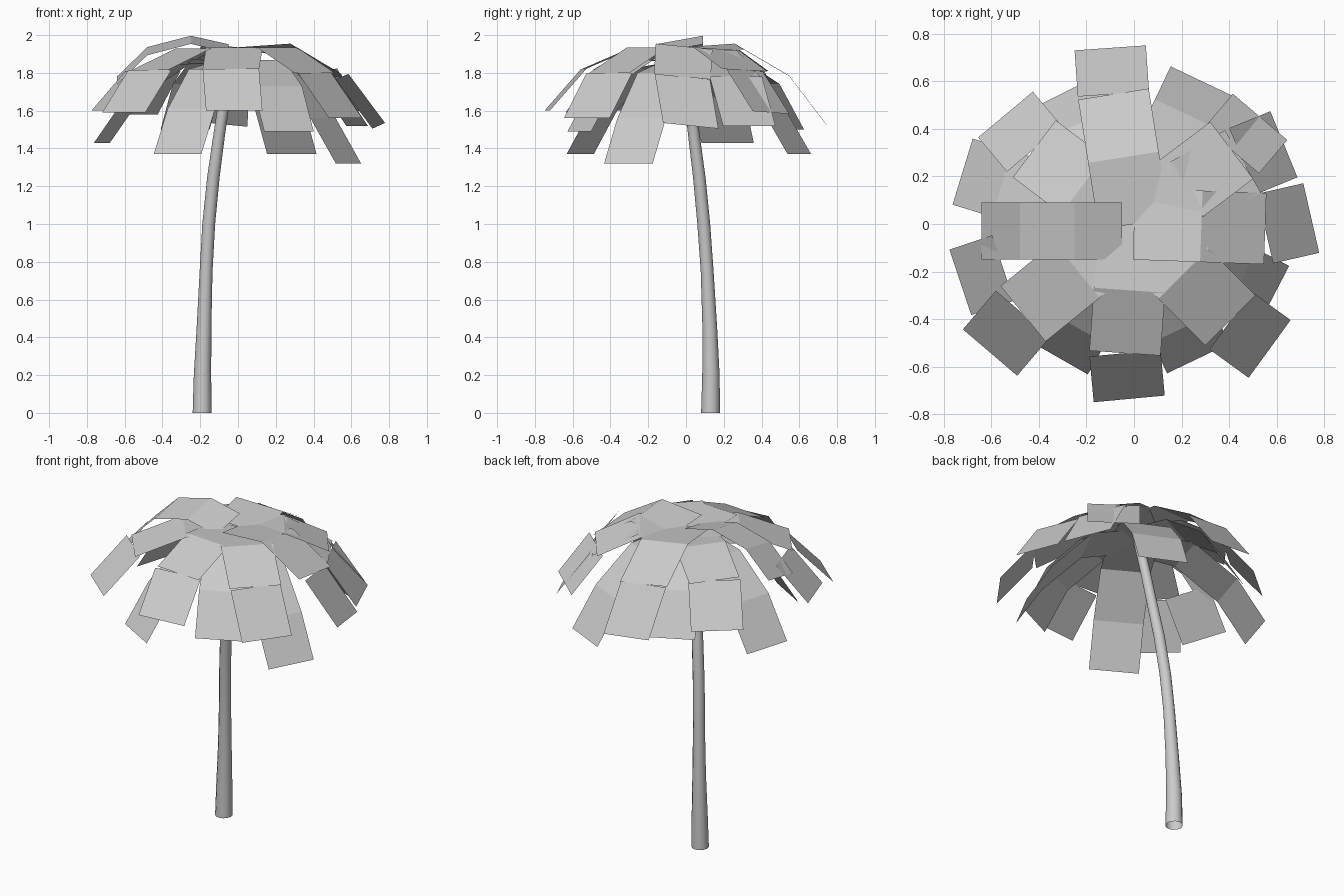
import bpy, bmesh, math
from mathutils import Vector

if "Cube" in bpy.data.objects:
    bpy.data.objects.remove(bpy.data.objects["Cube"])


def make_object(name, bm):
    mesh = bpy.data.meshes.new(name)
    bm.to_mesh(mesh)
    bm.free()
    ob = bpy.data.objects.new(name, mesh)
    bpy.context.collection.objects.link(ob)
    return ob


# Trunk: open tapered tube along a gently bent path (x, y, z, radius)
TRUNK = [(-0.19, 0.13, 0.0, 0.05), (-0.188, 0.132, 0.2, 0.046),
         (-0.18, 0.126, 0.45, 0.039), (-0.169, 0.112, 0.75, 0.034),
         (-0.155, 0.094, 1.0, 0.034), (-0.13, 0.07, 1.25, 0.033),
         (-0.1, 0.042, 1.47, 0.031), (-0.07, 0.02, 1.67, 0.03),
         (-0.03, 0.0, 1.88, 0.029)]
SIDES = 12
bm = bmesh.new()
rings = []
for x, y, z, r in TRUNK:
    rings.append([bm.verts.new((x + r * math.cos(math.tau * i / SIDES),
                                y + r * math.sin(math.tau * i / SIDES), z))
                  for i in range(SIDES)])
for a, b in zip(rings, rings[1:]):
    for i in range(SIDES):
        j = (i + 1) % SIDES
        bm.faces.new((a[i], a[j], b[j], b[i]))
trunk = make_object("trunk", bm)
bpy.context.view_layer.objects.active = trunk
trunk.select_set(True)
bpy.ops.object.shade_smooth_by_angle(angle=math.radians(40))


# Frond: a row of flat rectangular cards following a centre line
def frond(name, points, width=0.29, roll=0.0):
    bm = bmesh.new()
    pts = [Vector(p) for p in points]
    for a, b in zip(pts, pts[1:]):
        d = b - a
        side = Vector((d.y, -d.x, 0)).normalized()
        side = (side + Vector((0, 0, roll))) * (width / 2)
        bm.faces.new([bm.verts.new(v) for v in
                      (a - side, a + side, b + side, b - side)])
    make_object(name, bm)


# Upper crown: start azimuth, tip x, tip y, tip z, roll
UPPER = [(99, -0.10, 0.74, 1.53, -0.1), (-94, -0.02, -0.735, 1.60, 0),
         (37, 0.53, 0.45, 1.59, 0.05), (30, 0.63, 0.335, 1.52, 0.0),
         (-2, 0.745, 0.025, 1.52, 0.1), (-45, 0.57, -0.525, 1.56, 0),
         (-141, -0.605, -0.54, 1.59, 0), (143, -0.54, 0.46, 1.58, 0)]
for n, (az, tx, ty, tz, roll) in enumerate(UPPER):
    r = math.hypot(tx, ty)
    c, s = math.cos(math.radians(az)), math.sin(math.radians(az))
    drop = 0.006 * (n % 4)
    frond(f"upper_frond_{n + 1}",
          [(0, 0, 1.92 - drop), (0.38 * r * c, 0.38 * r * s, 1.94 - drop),
           (0.74 * r * c, 0.74 * r * s, 1.785 + (tz - 1.53) * 0.5),
           (tx, ty, tz)], 0.3, roll)

# Topmost frond, arching up before it drops, and its turned tip card
frond("top_frond", [(-0.05, -0.03, 1.93), (-0.25, -0.03, 1.975),
                    (-0.48, -0.03, 1.915), (-0.64, -0.03, 1.76)], 0.24, 0.18)
frond("top_frond_tip", [(-0.55, -0.185, 1.81), (-0.73, -0.245, 1.6)], 0.29)

# Lower crown: hanging fronds, tip x, y, z
LOWER = [(0.585, -0.305, 1.32), (0.27, -0.565, 1.49), (-0.32, -0.56, 1.37),
         (-0.72, 0.22, 1.43), (-0.28, 0.56, 1.50), (0.285, 0.6, 1.37)]
for n, (tx, ty, tz) in enumerate(LOWER):
    frond(f"lower_frond_{n + 1}",
          [(0, 0, 1.86), (0.42 * tx, 0.42 * ty, 1.82 + (tz - 1.37) * 0.4),
           (0.77 * tx, 0.77 * ty, tz + 0.24), (tx, ty, tz)], 0.29)
